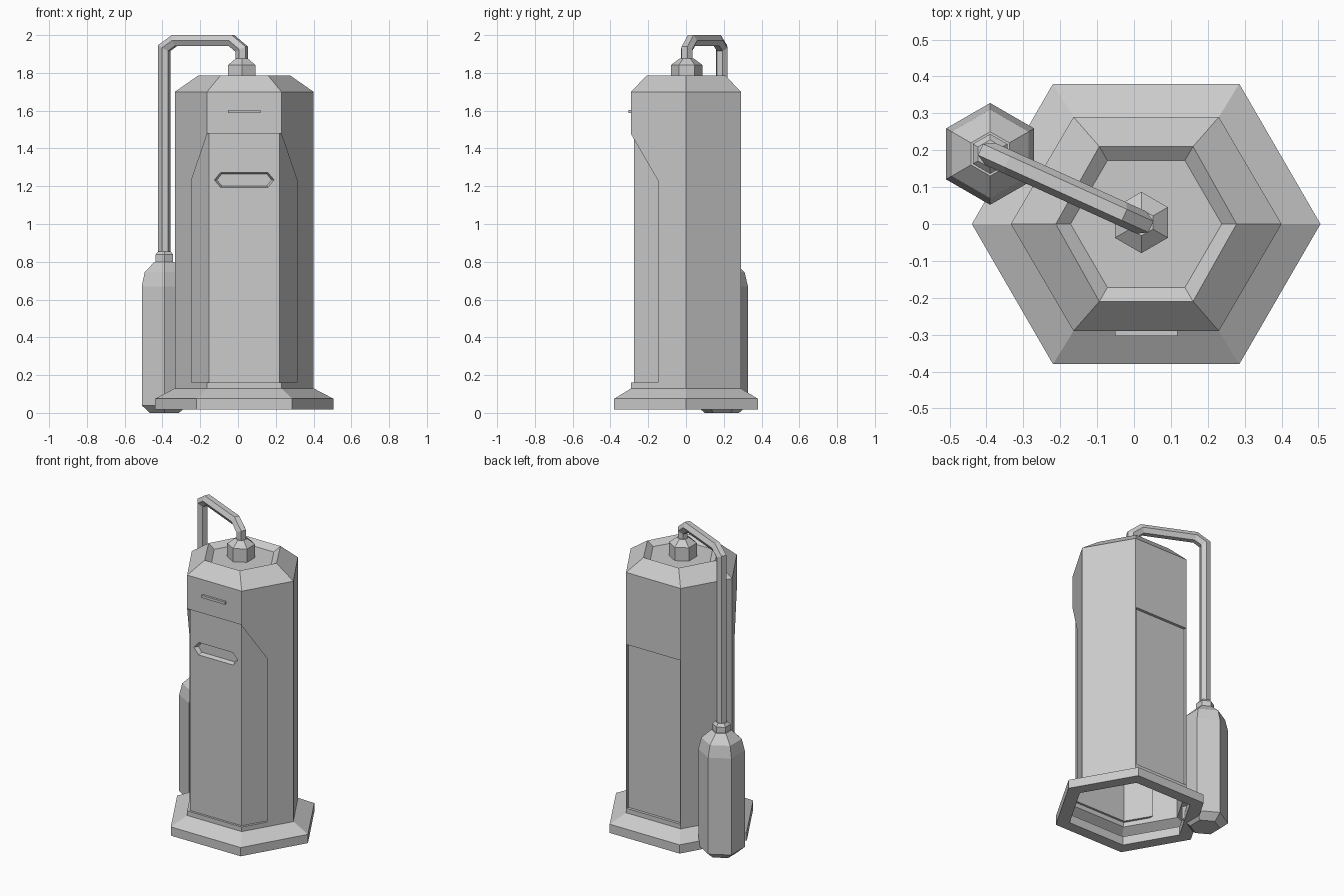
import bpy, bmesh, math
from mathutils import Vector

if "Cube" in bpy.data.objects:
    bpy.data.objects.remove(bpy.data.objects["Cube"])

CX = 0.033  # centre of the main housing


def loft(name, rings, cap_start=True, cap_end=True):
    """Skin a list of equal-length point rings into one mesh object."""
    bm = bmesh.new()
    loops = [[bm.verts.new(p) for p in ring] for ring in rings]
    for a, b in zip(loops, loops[1:]):
        for i in range(len(a)):
            j = (i + 1) % len(a)
            bm.faces.new((a[i], a[j], b[j], b[i]))
    if cap_start:
        bm.faces.new(loops[0][::-1])
    if cap_end:
        bm.faces.new(loops[-1])
    bmesh.ops.recalc_face_normals(bm, faces=bm.faces)
    me = bpy.data.meshes.new(name)
    bm.to_mesh(me)
    bm.free()
    ob = bpy.data.objects.new(name, me)
    bpy.context.collection.objects.link(ob)
    return ob


def body_hex(size, z):
    """Slightly squashed hexagon: tip radius, half flat width, half depth."""
    r, w, h = size
    return [(CX + x, y, z) for x, y in
            ((r, 0), (w, h), (-w, h), (-r, 0), (-w, -h), (w, -h))]


def hexagon(cx, cy, r, z):
    return [(cx + r * math.cos(math.radians(30 + 60 * k)),
             cy + r * math.sin(math.radians(30 + 60 * k)), z) for k in range(6)]


def outline(points, y):
    """Half outline (x offset, z) mirrored about the housing centre."""
    pts = points + [(-x, z) for x, z in reversed(points)]
    return [(CX + x, y, z) for x, z in pts]


def cut(target, cutter):
    mod = target.modifiers.new("cut", 'BOOLEAN')
    mod.operation = 'DIFFERENCE'
    mod.solver = 'EXACT'
    mod.object = cutter
    bpy.context.view_layer.objects.active = target
    bpy.ops.object.modifier_apply(modifier=mod.name)
    bpy.data.objects.remove(cutter)


# Main housing with chamfered shoulder and sunken top
SIDE = (0.367, 0.197, 0.29)
TOP = (0.245, 0.127, 0.21)
FLOOR = (0.205, 0.105, 0.172)
housing = loft("housing", [body_hex(SIDE, 0.13), body_hex(SIDE, 1.70),
                           body_hex(TOP, 1.785), body_hex(FLOOR, 1.755)])

# Recessed front door wrapping onto both neighbouring sides
door = [(0.28, 0.16), (0.28, 1.23), (0.195, 1.48)]
door_cut = loft("door_cutter", [outline(door, -0.5), outline(door, -0.05)])
core = (0.350, 0.187, 0.276)
cut(door_cut, loft("core", [body_hex(core, 0.0), body_hex(core, 1.9)]))
cut(housing, door_cut)

# Pull handle pocket in the door
grip = [(0.125, 1.192), (0.16, 1.233), (0.125, 1.275)]
grip_in = [(0.119, 1.202), (0.145, 1.233), (0.119, 1.265)]
cut(housing, loft("grip_cutter", [outline(grip, -0.279), outline(grip_in, -0.25)]))

# Recessed back panel
back = [(0.191, 0.16), (0.191, 1.23)]
cut(housing, loft("back_cutter", [outline(back, 0.272), outline(back, 0.4)]))

# Leave the housing open underneath
bm = bmesh.new()
bm.from_mesh(housing.data)
bottom = [f for f in bm.faces if f.calc_center_median().z < 0.131]
bmesh.ops.delete(bm, geom=bottom, context='FACES')
bm.to_mesh(housing.data)
bm.free()

# Flared foot ring, open in the middle
FOOT = (0.4725, 0.2525, 0.38)
INNER = (0.385, 0.206, 0.308)
loft("foot_ring", [body_hex(SIDE, 0.13), body_hex(FOOT, 0.075), body_hex(FOOT, 0.018),
                   body_hex(INNER, 0.018), body_hex(INNER, 0.075)], False, False)

# Thin strip above the door
strip = [(0.085, 1.587), (0.085, 1.604)]
loft("front_strip", [outline(strip, -0.285), outline(strip, -0.304)])

# Side tank with its cap
TX, TY = -0.39, 0.19
loft("side_tank", [hexagon(TX, TY, r, z) for r, z in
                   ((0.09, 0.0), (0.138, 0.04), (0.138, 0.67),
                    (0.120, 0.745), (0.06, 0.80))])
loft("tank_cap", [hexagon(TX, TY, r, z) for r, z in
                  ((0.054, 0.795), (0.054, 0.838), (0.038, 0.855))])

# Top fitting
NX, NY = 0.02, 0.004
loft("top_fitting", [hexagon(NX, NY, r, z) for r, z in
                     ((0.083, 1.75), (0.083, 1.842), (0.036, 1.877))])

# Hose: six-sided tube swept with mitred corners in one vertical plane
start, end = Vector((TX, TY, 0)), Vector((NX, NY, 0))
span = (end - start).length
along = (end - start).normalized()
side = along.cross(Vector((0, 0, 1)))
path = [Vector(p) for p in ((0, 0.845), (0, 1.932), (0.06, 1.9715),
                            (span - 0.06, 1.9715), (span, 1.925), (span, 1.87))]
rings = []
for i, p in enumerate(path):
    t_in = (p - path[max(i - 1, 0)]) if i else path[1] - p
    t_out = (path[i + 1] - p) if i < len(path) - 1 else t_in
    t_in, t_out = t_in.normalized(), t_out.normalized()
    t = (t_in + t_out).normalized()
    n = Vector((-t.y, t.x)) / t.dot(t_in)
    ring = []
    for k in range(6):
        a = math.radians(30 + 60 * k)
        q = p + n * 0.033 * math.cos(a)
        ring.append(start + along * q.x + Vector((0, 0, q.y)) + side * 0.033 * math.sin(a))
    rings.append(ring)
loft("hose", rings)
